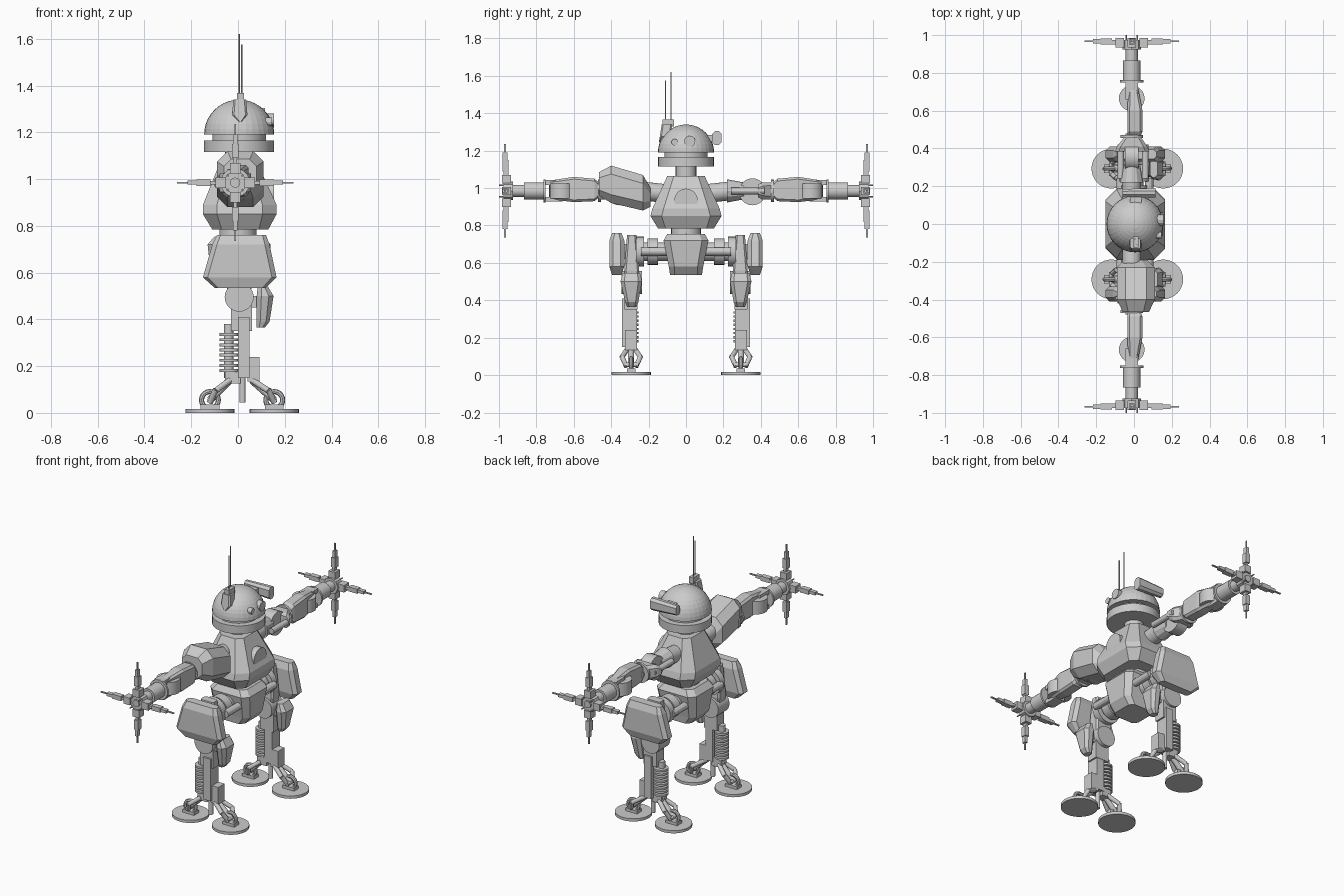
import bpy, bmesh, math
from mathutils import Vector, Matrix

if "Cube" in bpy.data.objects:
    bpy.data.objects.remove(bpy.data.objects["Cube"])


def finish(name, bm):
    bmesh.ops.recalc_face_normals(bm, faces=bm.faces)
    me = bpy.data.meshes.new(name)
    bm.to_mesh(me)
    bm.free()
    ob = bpy.data.objects.new(name, me)
    bpy.context.collection.objects.link(ob)
    return ob


def loft(name, sections, axis='z', s=1):
    """Chamfered-rectangle sections (t, a0, a1, b0, b1, chamfer); s flips y."""
    bm = bmesh.new()
    rings = []
    for t, a0, a1, b0, b1, c in sections:
        pts = [(a0 + c, b0), (a1 - c, b0), (a1, b0 + c), (a1, b1 - c),
               (a1 - c, b1), (a0 + c, b1), (a0, b1 - c), (a0, b0 + c)]
        ring = []
        for a, b in pts:
            x, y, z = {'x': (t, a, b), 'y': (a, t, b), 'z': (a, b, t)}[axis]
            ring.append(bm.verts.new((x, y * s, z)))
        rings.append(ring)
    for r, q in zip(rings, rings[1:]):
        for i in range(8):
            j = (i + 1) % 8
            bm.faces.new((r[i], r[j], q[j], q[i]))
    bm.faces.new(rings[0])
    bm.faces.new(rings[-1])
    return finish(name, bm)


def box(name, x0, x1, y0, y1, z0, z1, s=1):
    bm = bmesh.new()
    bmesh.ops.create_cube(bm, size=1)
    for v in bm.verts:
        v.co = Vector((x0 + (v.co.x + .5) * (x1 - x0), s * (y0 + (v.co.y + .5) * (y1 - y0)),
                       z0 + (v.co.z + .5) * (z1 - z0)))
    return finish(name, bm)


def rod(name, p, q, r, r2=None, n=24, s=1):
    p, q = Vector((p[0], p[1] * s, p[2])), Vector((q[0], q[1] * s, q[2]))
    d = q - p
    bm = bmesh.new()
    m = Matrix.Translation((p + q) / 2) @ d.to_track_quat('Z', 'Y').to_matrix().to_4x4()
    bmesh.ops.create_cone(bm, cap_ends=True, segments=n, radius1=r,
                          radius2=r if r2 is None else r2, depth=d.length, matrix=m)
    ob = finish(name, bm)
    if n >= 16:
        for f in ob.data.polygons:
            f.use_smooth = len(f.vertices) == 4
    return ob


def ring(name, c, R, r, axis='y', n=20):
    bpy.ops.mesh.primitive_torus_add(
        location=c, major_radius=R, minor_radius=r, major_segments=n, minor_segments=8,
        rotation={'x': (0, math.pi / 2, 0), 'y': (math.pi / 2, 0, 0), 'z': (0, 0, 0)}[axis])
    bpy.context.object.name = name


# Head: neck, collar and dome
rod("neck", (0, 0, 1.03), (0, 0, 1.13), .055)
rod("head_collar", (.005, 0, 1.115), (.005, 0, 1.165), .15, n=32)
rod("head_gap", (.005, 0, 1.16), (.005, 0, 1.195), .115, n=32)
bm = bmesh.new()
bmesh.ops.create_uvsphere(bm, u_segments=32, v_segments=20, radius=.15)
bmesh.ops.delete(bm, geom=[v for v in bm.verts if v.co.z < -.001], context='VERTS')
bmesh.ops.holes_fill(bm, edges=bm.edges, sides=0)
bmesh.ops.translate(bm, verts=bm.verts, vec=(.005, 0, 1.19))
finish("head_dome", bm)

# Eyes, side camera and aerials
rod("eye_large", (.08, .02, 1.25), (.155, .02, 1.25), .03, n=12)
rod("eye_small", (.08, -.06, 1.245), (.145, -.06, 1.245), .018, n=12)
loft("side_camera", [(-.06, .145, .185, 1.24, 1.30, .012), (.09, .14, .19, 1.23, 1.305, .015),
                     (.115, .14, .19, 1.23, 1.305, .015)], 'x')
box("camera_mount", -.02, .04, .09, .15, 1.25, 1.285)
loft("aerial_bracket", [(1.245, .005, .015, -.145, -.11, .002), (1.275, -.025, .04, -.14, -.08, .008),
                        (1.34, -.02, .035, -.13, -.075, .008)])
box("aerial_socket", -.005, .025, -.125, -.065, 1.33, 1.368)
rod("aerial_long", (.005, -.08, 1.36), (.005, -.08, 1.62), .003, n=8)
rod("aerial_short", (.016, -.11, 1.36), (.016, -.11, 1.575), .003, n=8)

# Torso
loft("chest", [(.785, -.11, .13, -.15, .15, .04), (.85, -.15, .165, -.19, .19, .06),
               (.89, -.15, .165, -.18, .18, .06), (1.065, -.08, .085, -.1, .1, .035)])
rod("chest_disc", (.08, 0, .935), (.153, 0, .935), .062)
rod("waist", (0, 0, .74), (0, 0, .80), .08)
loft("pelvis", [(.535, -.08, .09, -.085, .085, .025), (.58, -.115, .125, -.092, .092, .03),
                (.72, -.13, .14, -.12, .12, .035), (.755, -.10, .11, -.10, .10, .03)])

AX, AZ = -.012, .985
for s, side in ((-1, "near"), (1, "far")):
    # Upper arm
    rod(side + "_shoulder", (AX, .10, .97), (AX, .24, AZ), .05, s=s)
    rod(side + "_shoulder_hub", (AX, .22, AZ), (AX, .31, AZ), .062, .045, n=12, s=s)
    rod(side + "_upper_arm", (AX, .28, AZ), (AX, .48, AZ), .032, s=s)
    rod(side + "_arm_joint", (AX - .035, .355, .98), (AX + .035, .355, .98), .072, s=s)
    for x in (-.07, .06):
        rod(side + "_arm_link", (x, .24, AZ), (x, .42, AZ), .018, n=12, s=s)
    loft(side + "_elbow_clevis", [(.385, -.10, .08, .95, 1.02, .02), (.41, -.09, .07, .94, 1.03, .02),
                                  (.455, -.055, .04, .94, 1.03, .015)], 'y', s)
    rod(side + "_elbow_flange", (AX, .455, .985), (AX, .47, .985), .06, s=s)
    # Forearm
    loft(side + "_forearm", [(.465, -.035, .035, .95, 1.03, .012), (.49, -.035, .045, .93, 1.05, .012),
                             (.60, -.035, .045, .925, 1.06, .012), (.73, -.03, .02, .94, 1.04, .01)], 'y', s)
    rod(side + "_wrist_joint", (AX, .665, .945), (AX, .665, 1.025), .068, s=s)
    for z in (.94, 1.03):
        box(side + "_wrist_fork", -.045, .02, .66, .755, z - .013, z + .013, s)
    rod(side + "_wrist_flange", (AX, .75, AZ), (AX, .762, AZ), .062, s=s)
    rod(side + "_wrist", (AX, .755, AZ), (AX, .865, AZ), .046, s=s)
    rod(side + "_hand_shaft", (AX, .86, AZ), (AX, .95, AZ), .032, s=s)
    # Four-fingered hand
    rod(side + "_palm", (AX, .925, AZ), (AX, .975, AZ), .05, n=8, s=s)
    rod(side + "_palm_hub", (AX, .97, AZ), (AX, .985, AZ), .022, n=12, s=s)
    for k in range(4):
        u = (math.cos(k * math.pi / 2), math.sin(k * math.pi / 2))
        w = (-u[1], u[0])
        for part, d0, d1, h, y0, y1 in (("knuckle", .04, .085, .022, .935, .985),
                                        ("finger_link", .08, .115, .008, .95, .975),
                                        ("finger", .105, .165, .014, .95, .982),
                                        ("finger_end", .165, .205, .009, .955, .98),
                                        ("fingertip", .20, .25, .0035, .963, .972)):
            xs = sorted((u[0] * d0 - w[0] * h, u[0] * d1 + w[0] * h))
            zs = sorted((u[1] * d0 - w[1] * h, u[1] * d1 + w[1] * h))
            box(side + "_" + part, AX + xs[0], AX + xs[1], y0, y1, AZ + zs[0], AZ + zs[1], s)
        px, pz = AX + .03 * (u[0] + w[0]), AZ + .03 * (u[1] + w[1])
        rod(side + "_palm_spike", (px, .96, pz), (px, 1.0, pz), .004, n=8, s=s)

    # Hip
    rod(side + "_hip_axle", (0, .08, .66), (0, .30, .66), .05, s=s)
    rod(side + "_hip_ball", (0, .15, .66), (0, .205, .66), .07, s=s)
    rod(side + "_hip_disc", (0, .225, .66), (0, .268, .66), .08, s=s)
    for x in (-.07, .08):
        rod(side + "_hip_pipe", (x, .09, .66), (x, .24, .66), .022, n=12, s=s)
    # Thigh and armour
    loft(side + "_thigh", [(.47, -.04, .05, .26, .32, .01), (.56, -.05, .06, .25, .33, .01),
                           (.75, -.04, .05, .265, .315, .01)], 'z', s)
    box(side + "_thigh_pad_mount", -.03, .03, .30, .35, .62, .70, s)
    loft(side + "_thigh_pad", [(.535, -.10, .12, .345, .395, .015), (.58, -.15, .165, .33, .41, .02),
                               (.72, -.11, .135, .33, .41, .02), (.76, -.09, .12, .345, .395, .015)], 'z', s)
    rod(side + "_knee", (.005, .235, .495), (.005, .345, .495), .062, s=s)
    loft(side + "_knee_pad", [(.365, .08, .115, .265, .315, .01), (.39, .08, .135, .255, .325, .015),
                              (.50, .08, .152, .235, .35, .02), (.545, .085, .125, .245, .34, .015)], 'z', s)
    box(side + "_knee_pad_mount", .04, .09, .27, .31, .45, .50, s)
    # Shin with spring
    box(side + "_shin_upper", -.03, .06, .26, .33, .35, .46, s)
    box(side + "_shin", .0, .05, .262, .342, .15, .41, s)
    box(side + "_shin_front", .04, .092, .262, .325, .135, .24, s)
    box(side + "_shin_rear", -.055, .01, .265, .32, .125, .18, s)
    rod(side + "_spring_core", (-.04, .295, .15), (-.04, .295, .38), .02, s=s)
    for k in range(8):
        rod(side + "_spring_coil", (-.037, .297, .175 + k * .022), (-.037, .297, .187 + k * .022), .042, s=s)
    # Two-disc foot
    rod(side + "_heel_prong", (.02, .293, .045), (.02, .293, .17), .013, n=12, s=s)
    for x, inner in ((-.12, -.035), (.155, .06)):
        rod(side + "_foot_disc", (x, .293, 0), (x, .293, .017), .105, n=32, s=s)
        box(side + "_foot_block", x - .04, x + .04, .27, .316, .015, .035, s)
        ring(side + "_foot_ring", (x, .293 * s, .055), .036, .011)
        rod(side + "_foot_pin", (x, .255, .055), (x, .331, .055), .012, n=12, s=s)
        for dy in (-.05, .05):
            e = x + (.025 if x < 0 else -.025)
            rod(side + "_foot_strut", (inner, .293 + dy * .4, .14), (e, .293 + dy, .095), .013, n=12, s=s)
            rod(side + "_foot_strut_end", (e, .293 + dy, .1), (x, .293 + dy * .5, .045), .013, n=12, s=s)
        rod(side + "_foot_leg", (inner, .293, .14), (x, .293, .055), .016, n=12, s=s)

# Sleeve armour on one arm only
loft("arm_armour", [(-.465, -.06, .08, .96, 1.085, .03), (-.40, -.09, .11, .92, 1.12, .045),
                    (-.23, -.09, .11, .88, 1.07, .045), (-.19, -.05, .07, .90, 1.0, .03)], 'y')
